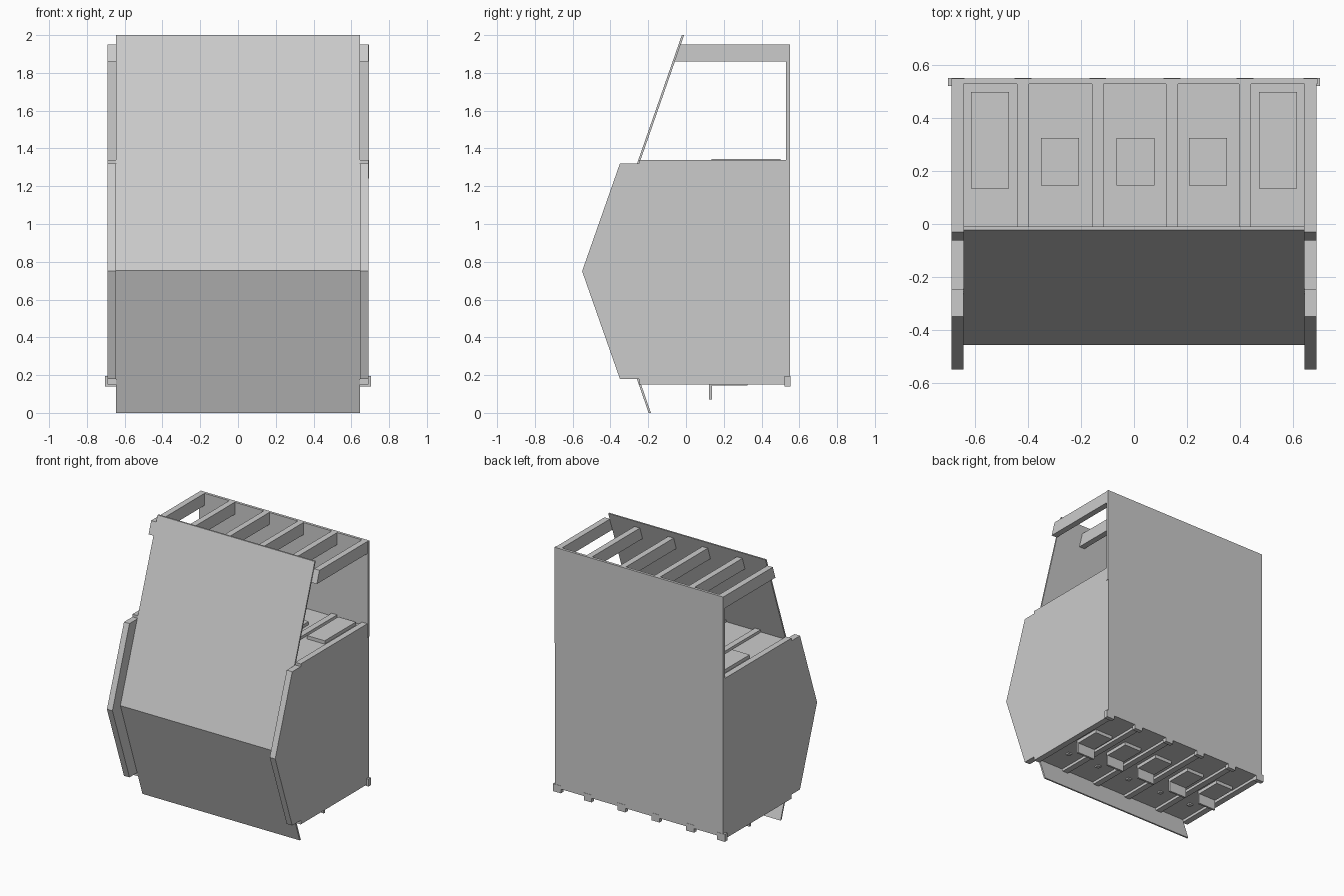
import bpy
import bmesh

cube = bpy.data.objects.get("Cube")
if cube:
    bpy.data.objects.remove(cube, do_unlink=True)

# Single material
grey = bpy.data.materials.new("plain_grey")
grey.use_nodes = True
colour = (0.6, 0.6, 0.6, 1.0)
grey.diffuse_color = colour
grey.node_tree.nodes["Principled BSDF"].inputs["Base Color"].default_value = colour


def prism(name, profile, x0, x1):
    """Extrude a (y, z) outline from x0 to x1."""
    bm = bmesh.new()
    face = bm.faces.new([bm.verts.new((x0, y, z)) for y, z in profile])
    ext = bmesh.ops.extrude_face_region(bm, geom=[face])
    for v in ext["geom"]:
        if isinstance(v, bmesh.types.BMVert):
            v.co.x = x1
    bmesh.ops.recalc_face_normals(bm, faces=bm.faces)
    mesh = bpy.data.meshes.new(name)
    bm.to_mesh(mesh)
    bm.free()
    mesh.materials.append(grey)
    obj = bpy.data.objects.new(name, mesh)
    bpy.context.collection.objects.link(obj)
    return obj


def box(name, x0, x1, y0, y1, z0, z1):
    return prism(name, [(y0, z0), (y1, z0), (y1, z1), (y0, z1)], x0, x1)


INNER, OUTER, BACK, FRONT = 0.645, 0.69, 0.53, -0.25
LOW, HIGH = 0.15, 1.34
HALF_RIB = 0.0225
inner_ribs = [-0.42, -0.137, 0.143, 0.42]
all_ribs = [-0.6675] + inner_ribs + [0.6675]

# Hexagonal side walls with a small step at each end of the front
side = [(0.548, LOW), (FRONT, LOW), (FRONT, 0.18), (-0.35, 0.18), (-0.55, 0.75),
        (-0.35, 1.32), (FRONT, 1.32), (FRONT, HIGH), (0.548, HIGH)]
prism("right_side_wall", side, -OUTER, -INNER)
prism("left_side_wall", side, INNER, OUTER)

# Folded front sheet
outer = [(-0.022, 2.0), (-0.457, 0.753), (-0.198, 0.0)]
sheet = outer + [(y + 0.012, z) for y, z in reversed(outer)]
prism("front_panel", sheet, -INNER, INNER)

# Back sheet and its edge trim
box("back_panel", -OUTER, OUTER, BACK, 0.55, 0.17, 1.95)
box("back_edge_trim", OUTER, OUTER + 0.004, BACK, 0.55, 1.24, 1.95)

# Inner partitions, standing slightly proud of the decks
partition = [(BACK, LOW), (-0.24, LOW), (-0.447, 0.753), (FRONT, HIGH), (BACK, HIGH)]
for i, x in enumerate(inner_ribs):
    prism(f"partition_{i + 1}", partition, x - HALF_RIB, x + HALF_RIB)

# Top and bottom decks
box("top_deck", -INNER, INNER, FRONT, BACK, 1.30, 1.32)
box("bottom_deck", -INNER, INNER, FRONT, BACK, 0.17, 0.19)

# Top beams, sloped to meet the front sheet, and foot tabs under the back
beam = [(BACK, 1.86), (-0.062, 1.86), (-0.031, 1.95), (BACK, 1.95)]
for i, x in enumerate(all_ribs):
    prism(f"top_beam_{i + 1}", beam, x - HALF_RIB, x + HALF_RIB)
    shift = 0.005 if x > 0.6 else -0.005 if x < -0.6 else 0
    box(f"foot_tab_{i + 1}", x + shift - 0.032, x + shift + 0.032, 0.522, 0.552, 0.14, 0.195)

# Cover plates above, hanging hatches and small studs below each bay
for i, x in enumerate([-0.545, -0.28, 0.005, 0.28, 0.545]):
    end_bay = abs(x) > 0.5
    y0, y1 = (0.135, 0.5) if end_bay else (0.145, 0.325)
    box(f"top_plate_{i + 1}", x - 0.072, x + 0.072, y0, y1, 1.32, 1.345)
    box(f"bottom_plate_{i + 1}", x - 0.072, x + 0.072, 0.135, 0.325, 0.145, 0.17)
    box(f"hatch_flap_{i + 1}", x - 0.072, x + 0.072, 0.122, 0.137, 0.07, 0.17)
    box(f"stud_{i + 1}", x - 0.015, x + 0.015, -0.065, -0.035, 0.16, 0.17)
